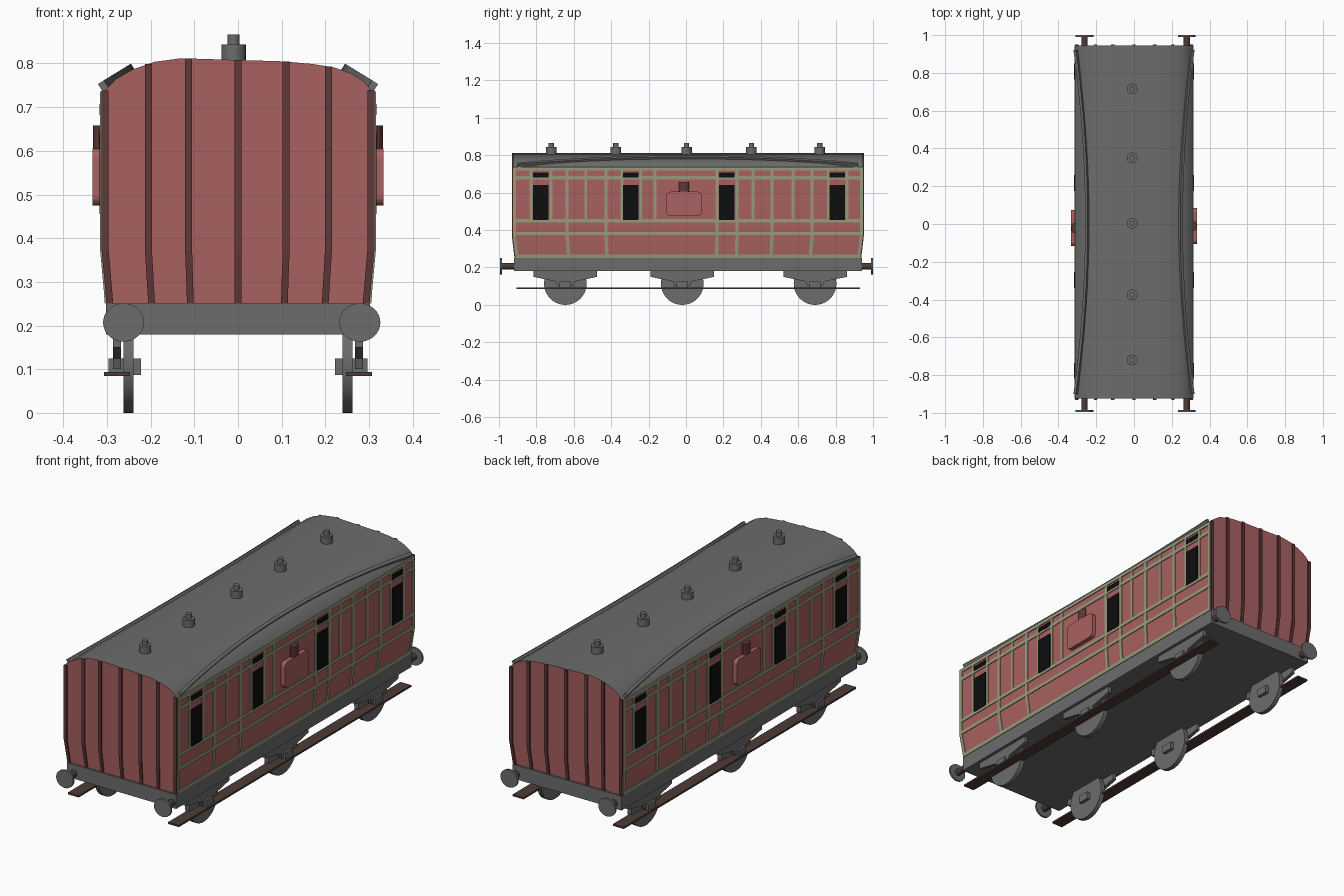
import bpy, bmesh, math
from mathutils import Vector

if "Cube" in bpy.data.objects:
    bpy.data.objects.remove(bpy.data.objects["Cube"])


def material(name, rgb):
    m = bpy.data.materials.new(name)
    m.diffuse_color = (*rgb, 1)
    m.use_nodes = True
    m.node_tree.nodes["Principled BSDF"].inputs["Base Color"].default_value = m.diffuse_color
    return m


RED = material("carriage red", (0.40, 0.12, 0.12))
DARK = material("dark red", (0.12, 0.04, 0.04))
GREY = material("grey", (0.15, 0.15, 0.15))
LINE = material("pale lining", (0.31, 0.32, 0.20))
BLACK = material("window black", (0.004, 0.004, 0.004))
BROWN = material("brown", (0.075, 0.045, 0.035))
Y0, Y1 = -0.925, 0.945


def finish(name, bm, mat, taper=False, smooth=False):
    if taper:  # lower body leans inwards below the waist
        for v in bm.verts:
            t = max(0, (0.37 - v.co.z) / 0.12)
            v.co.x *= 1 - 0.035 * t
            v.co.y *= 1 - 0.015 * t
    bmesh.ops.recalc_face_normals(bm, faces=bm.faces)
    me = bpy.data.meshes.new(name)
    bm.to_mesh(me)
    bm.free()
    me.materials.append(mat)
    ob = bpy.data.objects.new(name, me)
    bpy.context.collection.objects.link(ob)
    if smooth:
        bpy.ops.object.select_all(action='DESELECT')
        ob.select_set(True)
        bpy.context.view_layer.objects.active = ob
        bpy.ops.object.shade_smooth_by_angle(angle=math.radians(35))
    return ob


def prism(name, poly, axis, a, b, mat, **kw):
    """Extrude a 2D outline along x (points are y,z), y (x,z) or z (x,y)."""
    bm = bmesh.new()
    put = {'x': lambda p, d: (d, p[0], p[1]),
           'y': lambda p, d: (p[0], d, p[1]),
           'z': lambda p, d: (p[0], p[1], d)}[axis]
    A = [bm.verts.new(put(p, a)) for p in poly]
    B = [bm.verts.new(put(p, b)) for p in poly]
    bm.faces.new(A)
    bm.faces.new(B)
    for i in range(len(poly)):
        j = (i + 1) % len(poly)
        bm.faces.new((A[i], A[j], B[j], B[i]))
    return finish(name, bm, mat, **kw)


def box(name, x0, x1, y0, y1, z0, z1, mat):
    return prism(name, [(x0, y0), (x1, y0), (x1, y1), (x0, y1)], 'z', z0, z1, mat)


def circle(cx, cy, r, n=32, ry=None):
    return [(cx + r * math.cos(2 * math.pi * i / n),
             cy + (ry or r) * math.sin(2 * math.pi * i / n)) for i in range(n)]


# Body shell: red sides and ends, grey roof on top
roof = [(0.312, 0.73), (0.29, 0.757), (0.26, 0.777), (0.22, 0.791), (0.17, 0.799),
        (0.10, 0.805), (0, 0.808), (-0.13, 0.812), (-0.19, 0.804), (-0.24, 0.787),
        (-0.28, 0.764), (-0.312, 0.73)]
shell = [(-0.312, 0.37), (-0.312, 0.25), (0.312, 0.25), (0.312, 0.37)] + roof
body = prism("body", shell, 'y', Y0, Y1, RED, taper=True, smooth=True)
body.data.materials.append(GREY)
for p in body.data.polygons:
    if p.center.z > 0.73 and abs(p.normal.y) < 0.5:
        p.material_index = 1


def roof_z(x):
    for (xa, za), (xb, zb) in zip(roof, roof[1:]):
        if xb <= x <= xa:
            return za + (zb - za) * (x - xa) / (xb - xa)
    return 0.73


# Vertical ribs on both ends
for x in (-0.304, -0.205, -0.113, 0.0, 0.11, 0.207, 0.304):
    top = roof_z(x)
    for y, d in ((Y0, -0.006), (Y1, 0.006)):
        prism("end_rib", [(y, 0.25), (y, 0.37), (y, top), (y + d, top), (y + d, 0.37),
                          (y + d, 0.25)], 'x', x - 0.008, x + 0.008, DARK, taper=True)


def side_plate(name, s, y0, y1, z0, z1, mat, d):
    zs = [z0] + ([0.37] if z0 < 0.37 < z1 else []) + [z1]
    prof = [(s * 0.31, z) for z in zs] + [(s * (0.312 + d), z) for z in reversed(zs)]
    prism(name, prof, 'y', y0, y1, mat, taper=True)


full_lines = (-0.636, -0.428, 0.166, 0.273, 0.46, 0.674)
upper_lines = (-0.829, -0.722, -0.535, -0.342, -0.241, -0.166, 0.358, 0.572, 0.76, 0.861)
windows = (-0.777, -0.296, 0.218, 0.808)
plaque = [(cy + 0.022 * math.cos(a), cz + 0.022 * math.sin(a))
          for cy, cz, q in ((0.073, 0.583, 0), (-0.073, 0.583, 1), (-0.073, 0.497, 2),
                            (0.073, 0.497, 3))
          for a in [math.pi / 2 * (q + k / 4) for k in range(5)]]
for s in (1, -1):
    # Lining, windows and ventilators above them
    for z in (0.727, 0.68, 0.45, 0.382, 0.26):
        side_plate("lining_rail", s, Y0, Y1, z - 0.009, z + 0.009, LINE, 0.004)
    for y in full_lines:
        side_plate("lining_post", s, y - 0.009, y + 0.009, 0.255, 0.727, LINE, 0.0035)
    for y in upper_lines:
        side_plate("lining_post", s, y - 0.007, y + 0.007, 0.45, 0.727, LINE, 0.0035)
    for y in (Y0 + 0.008, Y1 - 0.008):
        side_plate("corner_lining", s, y - 0.008, y + 0.008, 0.251, 0.73, LINE, 0.0035)
    for y in windows:
        side_plate("window", s, y - 0.042, y + 0.042, 0.455, 0.64, BLACK, 0.005)
        side_plate("window_vent", s, y - 0.042, y + 0.042, 0.682, 0.707, BLACK, 0.005)

    # Rounded side box with a short chimney
    yc = -0.01 if s > 0 else -0.022
    prism("side_box", [(y + yc, z) for y, z in plaque], 'x', s * 0.305, s * 0.333, RED)
    prism("side_box_chimney", circle(s * 0.318, yc, 0.014, 16, 0.027), 'z', 0.6, 0.658, DARK)

    # Bowed rain strip lying on the roof edge
    bm = bmesh.new()
    prev = None
    along = Vector((0.84, 0, -0.54))
    up = Vector((0.54, 0, 0.84))
    for i in range(25):
        t = -1 + i / 12
        c = Vector((0.246 + 0.062 * t * t, 0.01 + 0.91 * t, 0.786 - 0.038 * t * t))
        ring = []
        for a, b in ((-0.008, -0.012), (0.008, -0.012), (0.008, 0.011), (-0.008, 0.011)):
            v = c + along * a + up * b
            ring.append(bm.verts.new((s * v.x, v.y, v.z)))
        if prev:
            for k in range(4):
                bm.faces.new((prev[k], prev[(k + 1) % 4], ring[(k + 1) % 4], ring[k]))
        else:
            bm.faces.new(ring)
        prev = ring
    bm.faces.new(prev)
    finish("rain_strip", bm, GREY, smooth=True)

    # Footboard
    box("footboard", s * 0.247, s * 0.307, -0.905, 0.93, 0.085, 0.094, BROWN)

    # Wheels, springs and axle boxes
    for y in (-0.645, -0.02, 0.69):
        prism("wheel", circle(y, 0.114, 0.114, 40), 'x', s * 0.239, s * 0.262, GREY, smooth=True)
        hanger = [(-0.17, 0.19), (-0.17, 0.15), (-0.05, 0.125), (-0.04, 0.10),
                  (0.04, 0.10), (0.05, 0.125), (0.17, 0.15), (0.17, 0.19)]
        prism("spring_hanger", [(y + a, z) for a, z in hanger], 'x',
              s * 0.268, s * 0.286, GREY)
        box("axle_box", s * 0.222, s * 0.297, y - 0.03, y + 0.03, 0.087, 0.125, GREY)

# Underframe
box("underframe", -0.302, 0.302, Y0 + 0.005, Y1 - 0.005, 0.18, 0.251, GREY)

# Buffers
for x in (-0.262, 0.279):
    for y, e in ((Y0, -0.99), (Y1, 0.995)):
        d = math.copysign(0.005, y)
        prism("buffer_rod", circle(x, 0.207, 0.017, 16), 'y', y - 4 * d, e, BROWN, smooth=True)
        prism("buffer_disc", circle(x, 0.207, 0.047, 32, 0.044), 'y', e - d, e + d, GREY,
              smooth=True)

# Roof ventilators
for y in (-0.72, -0.375, 0.003, 0.35, 0.715):
    prism("roof_vent", circle(-0.01, y, 0.028, 24), 'z', 0.79, 0.843, GREY, smooth=True)
    prism("roof_vent_cap", circle(-0.01, y, 0.014, 20), 'z', 0.84, 0.866, GREY, smooth=True)
